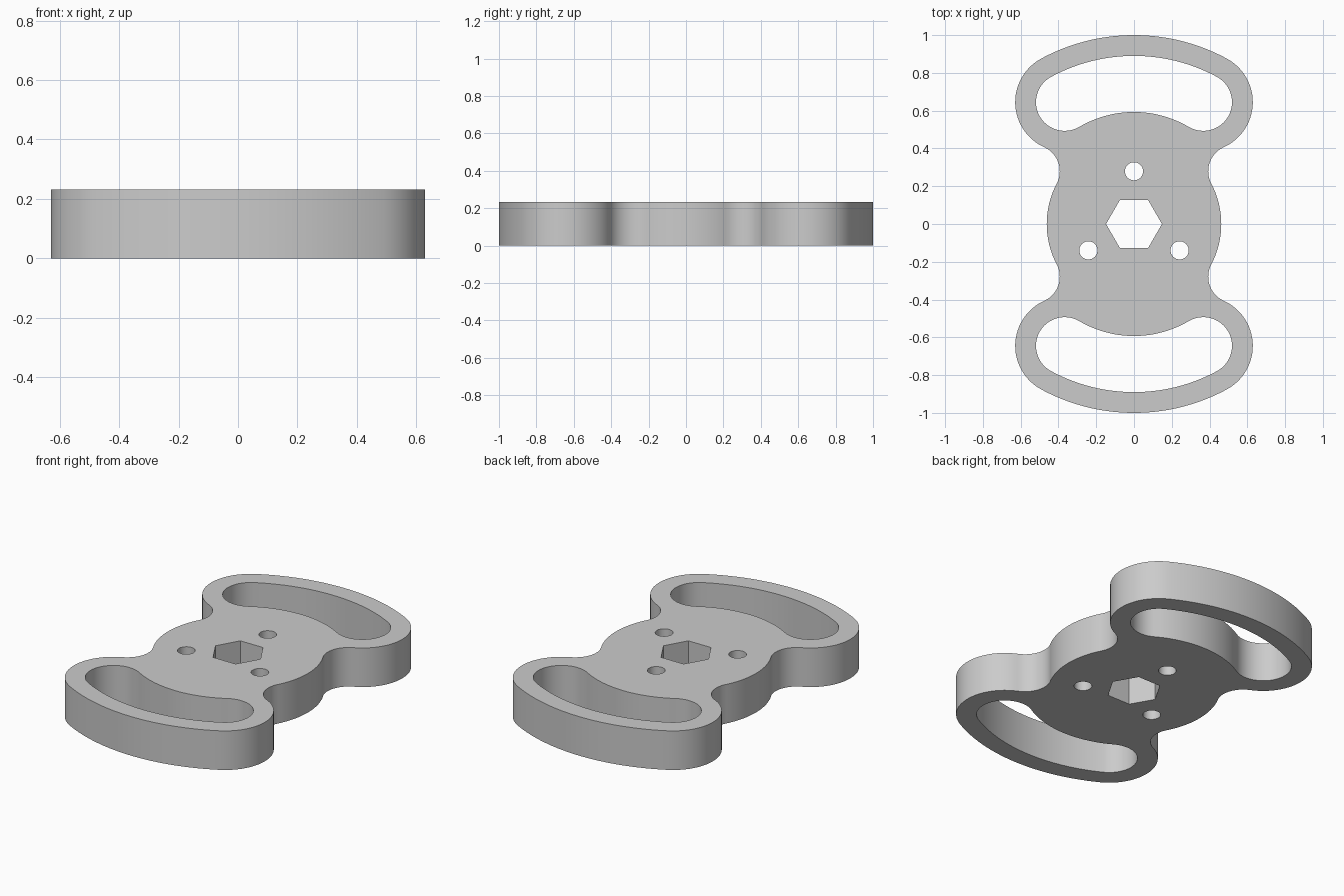
import bpy
import bmesh
from math import atan2, cos, sin, tau, pi, radians
from mathutils import Vector

HEIGHT = 0.232

cube = bpy.data.objects.get("Cube")
if cube:
    bpy.data.objects.remove(cube, do_unlink=True)


def arc(centre, radius, start, end, steps):
    return [Vector((centre.x + radius * cos(a), centre.y + radius * sin(a)))
            for a in (start + (end - start) * i / steps for i in range(steps + 1))]


def angle(a, b):
    d = b - a
    return atan2(d.y, d.x)


def tidy(points):
    # Drop repeated neighbours where arcs meet
    return [p for i, p in enumerate(points) if (p - points[i - 1]).length > 1e-4]


def mirrored(points, sx, sy):
    return [Vector((p.x * sx, p.y * sy)) for p in points]


# Arc centres and radii
hub = Vector((0, 0))
rim = Vector((0, -0.033))
corner = Vector((0.367, 0.645))
waist = Vector((0.533, 0.279))
slot_floor = Vector((0, 0.0215))
rim_r, corner_r, waist_r, hub_r, wall = 1.033, 0.262, 0.14, 0.462, 0.11
blend = angle(rim, corner)

# Outer outline: one quarter, mirrored twice
quarter = (arc(rim, rim_r, pi / 2, blend, 16)
           + arc(corner, corner_r, blend, angle(corner, waist), 24)
           + arc(waist, waist_r, angle(waist, corner), angle(waist, hub) + tau, 14)
           + arc(hub, hub_r, angle(hub, waist), 0, 10))
half = quarter + mirrored(quarter, 1, -1)[::-1]
outline = tidy(half + mirrored(half, -1, 1)[::-1])

# Hand slot: one half, mirrored across the centre line
slot_half = (arc(rim, rim_r - wall, pi / 2, blend, 14)
             + arc(corner, corner_r - wall, blend, angle(corner, slot_floor), 24)
             + arc(slot_floor, 0.5715, angle(slot_floor, corner), pi / 2, 12))
slot = tidy(slot_half + mirrored(slot_half, -1, 1)[::-1])

# Hexagonal socket and three round holes
socket = arc(hub, 0.148, 0, tau, 6)[:-1]
holes = []
for k in range(3):
    a = pi / 2 + k * tau / 3
    holes.append(arc(Vector((cos(a), sin(a))) * 0.279, 0.048, 0, tau, 32)[:-1])

# Flat plate with openings
bm = bmesh.new()
for loop in [outline, slot, mirrored(slot, 1, -1), socket] + holes:
    verts = [bm.verts.new((p.x, p.y, HEIGHT)) for p in loop]
    for i, v in enumerate(verts):
        bm.edges.new((verts[i - 1], v))
bmesh.ops.triangle_fill(bm, edges=bm.edges[:], use_beauty=True, normal=(0, 0, 1))
bm.normal_update()
for f in bm.faces:
    if f.normal.z < 0:
        f.normal_flip()
mesh = bpy.data.meshes.new("handle_plate")
bm.to_mesh(mesh)
bm.free()

plate = bpy.data.objects.new("handle_plate", mesh)
bpy.context.collection.objects.link(plate)
bpy.context.view_layer.objects.active = plate
plate.select_set(True)

# Thickness
solid = plate.modifiers.new("thickness", 'SOLIDIFY')
solid.thickness = HEIGHT
solid.offset = -1
bpy.ops.object.modifier_apply(modifier=solid.name)
bpy.ops.object.shade_smooth_by_angle(angle=radians(30))

# Colour
grey = bpy.data.materials.new("light_grey")
grey.use_nodes = True
colour = (0.6, 0.6, 0.6, 1)
grey.diffuse_color = colour
grey.node_tree.nodes["Principled BSDF"].inputs["Base Color"].default_value = colour
plate.data.materials.append(grey)
